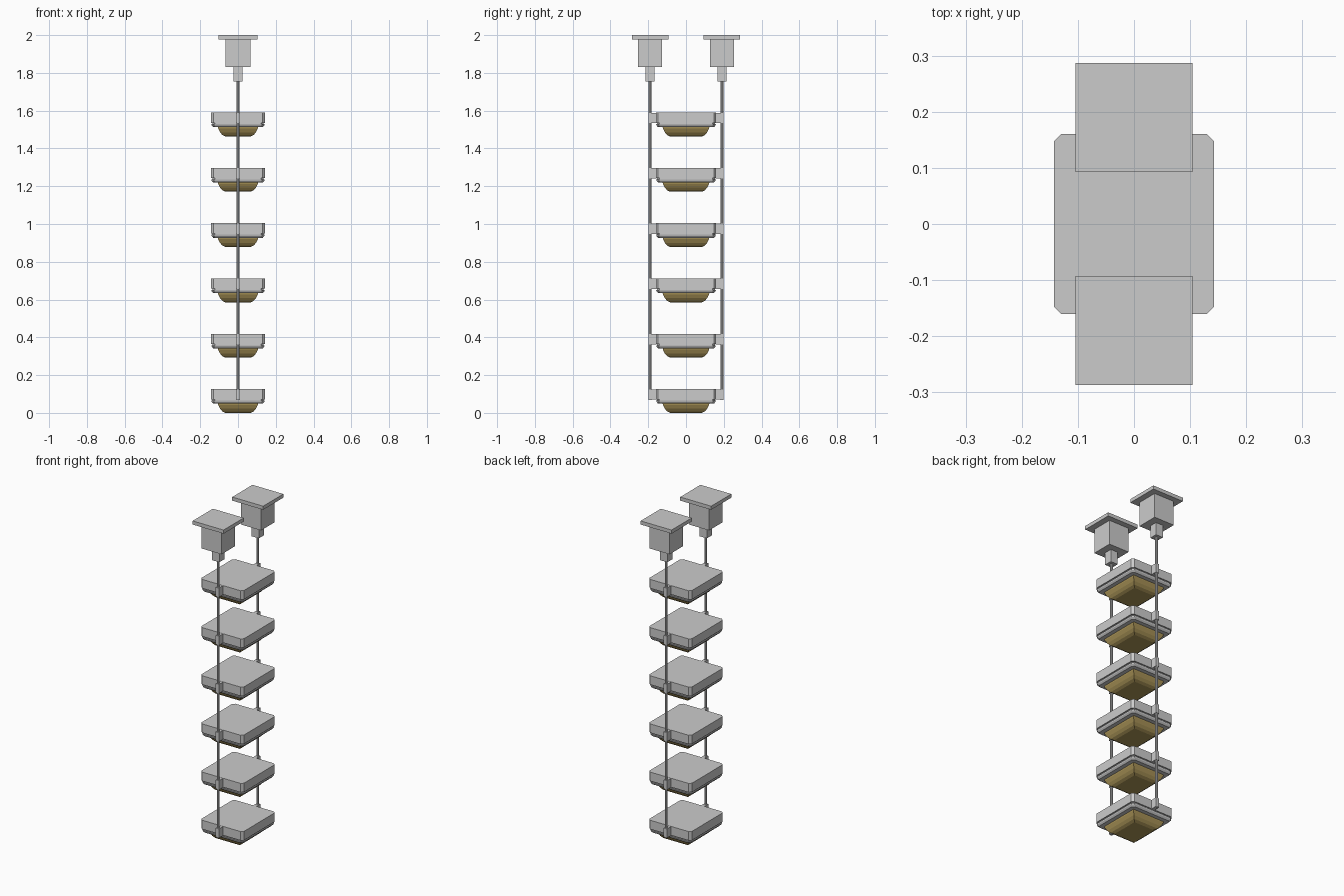
import bpy, bmesh

if "Cube" in bpy.data.objects:
    bpy.data.objects.remove(bpy.data.objects["Cube"])

STEP = 0.2927   # vertical spacing of the six lamps
COUNT = 6
ROD_Y = 0.19

gold = bpy.data.materials.new("gold_lens")
gold.diffuse_color = (0.42, 0.31, 0.10, 1)
gold.use_nodes = True
gold.node_tree.nodes["Principled BSDF"].inputs["Base Color"].default_value = gold.diffuse_color


def finish(bm, name, mat=None):
    bmesh.ops.recalc_face_normals(bm, faces=bm.faces)
    me = bpy.data.meshes.new(name)
    bm.to_mesh(me)
    bm.free()
    ob = bpy.data.objects.new(name, me)
    bpy.context.collection.objects.link(ob)
    if mat:
        me.materials.append(mat)
    return ob


def box(name, x0, x1, y0, y1, z0, z1):
    bm = bmesh.new()
    bmesh.ops.create_cube(bm, size=1)
    for v in bm.verts:
        v.co.x = x0 + (v.co.x + 0.5) * (x1 - x0)
        v.co.y = y0 + (v.co.y + 0.5) * (y1 - y0)
        v.co.z = z0 + (v.co.z + 0.5) * (z1 - z0)
    return finish(bm, name)


def outline(hx, hy, c):
    """Rectangle with corners cut by c (c = 0 gives a plain rectangle)."""
    if c == 0:
        return [(-hx, -hy), (hx, -hy), (hx, hy), (-hx, hy)]
    return [(-hx + c, -hy), (hx - c, -hy), (hx, -hy + c), (hx, hy - c),
            (hx - c, hy), (-hx + c, hy), (-hx, hy - c), (-hx, -hy + c)]


def loft(name, hx, hy, c, profile, mat=None):
    """Stack outlines; profile is a list of (inset, z)."""
    bm = bmesh.new()
    rings = [[bm.verts.new((x, y, z)) for x, y in outline(hx - i, hy - i, c)]
             for i, z in profile]
    n = len(rings[0])
    for a, b in zip(rings, rings[1:]):
        for k in range(n):
            bm.faces.new((a[k], a[(k + 1) % n], b[(k + 1) % n], b[k]))
    bm.faces.new(rings[0])
    bm.faces.new(rings[-1])
    return finish(bm, name, mat)


# Six lamp heads: grey housing, gold lens below, side lugs on the rods
for i in range(COUNT):
    z = i * STEP
    loft(f"lamp_housing_{i}", 0.143, 0.16, 0.013,
         [(0, z + 0.126), (0, z + 0.072), (0.007, z + 0.072), (0.007, z + 0.065),
          (0.002, z + 0.065), (0.004, z + 0.058), (0.012, z + 0.049)])
    loft(f"lamp_lens_{i}", 0.107, 0.124, 0,
         [(0, z + 0.052), (0.002, z + 0.042), (0.012, z + 0.022),
          (0.024, z + 0.008), (0.04, z)], gold)
    for s, side in ((-1, "front"), (1, "back")):
        y0, y1 = sorted((s * 0.155, s * 0.199))
        box(f"{side}_lug_{i}", -0.011, 0.011, y0, y1, z + 0.07, z + 0.125)

# Rods and ceiling mounts
for s, side in ((-1, "front"), (1, "back")):
    y = s * ROD_Y

    def centred(name, hx, hy, z0, z1):
        box(f"{side}_{name}", -hx, hx, y - hy, y + hy, z0, z1)

    bm = bmesh.new()
    bmesh.ops.create_cone(bm, cap_ends=True, segments=8,
                          radius1=0.008, radius2=0.008, depth=1.70)
    bmesh.ops.translate(bm, verts=bm.verts, vec=(0, y, 0.068 + 0.85))
    finish(bm, f"{side}_rod")
    centred("rod_socket", 0.024, 0.024, 1.755, 1.832)
    centred("mount_box", 0.067, 0.064, 1.83, 1.98)
    centred("ceiling_plate", 0.104, 0.097, 1.978, 2.0)
